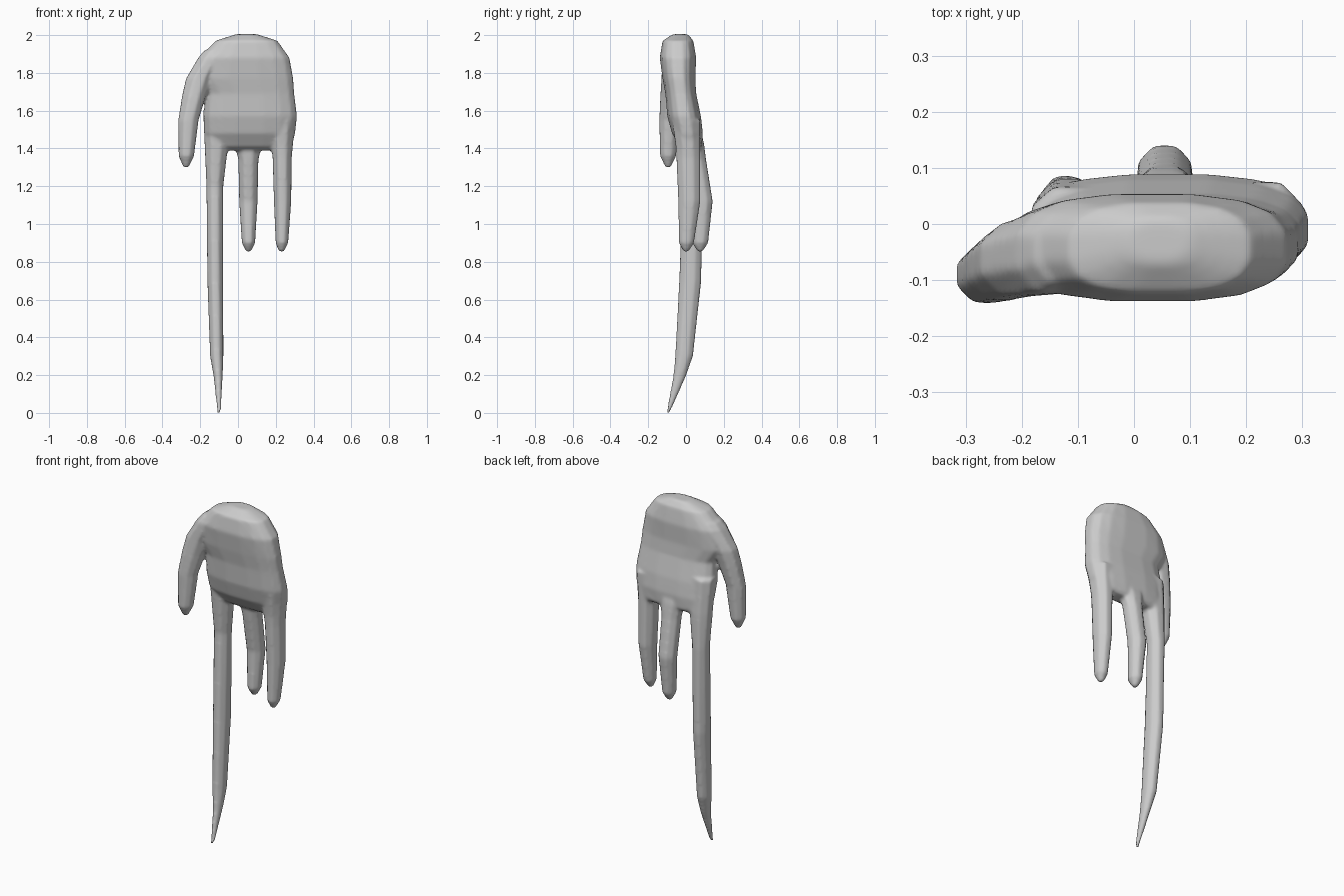
import bpy, bmesh, math

skin = bpy.data.materials.new("plain grey")
skin.diffuse_color = (0.6, 0.6, 0.6, 1)


def loft(name, rings, sides, power=2.0):
    """Skin horizontal rings given as (z, x_min, x_max, y_min, y_max)."""
    bm = bmesh.new()
    loops = []
    for z, x0, x1, y0, y1 in rings:
        loop = []
        for i in range(sides):
            a = 2 * math.pi * (i + 0.5) / sides
            c, s = math.cos(a), math.sin(a)
            px = math.copysign(abs(c) ** (2 / power), c)
            py = math.copysign(abs(s) ** (2 / power), s)
            loop.append(bm.verts.new(((x0 + x1) / 2 + px * (x1 - x0) / 2,
                                      (y0 + y1) / 2 + py * (y1 - y0) / 2, z)))
        loops.append(loop)
    for a, b in zip(loops, loops[1:]):
        for i in range(sides):
            j = (i + 1) % sides
            bm.faces.new((a[i], a[j], b[j], b[i]))
    bm.faces.new(loops[0])
    bm.faces.new(loops[-1])
    bmesh.ops.recalc_face_normals(bm, faces=bm.faces)
    me = bpy.data.meshes.new(name)
    bm.to_mesh(me)
    bm.free()
    ob = bpy.data.objects.new(name, me)
    bpy.context.collection.objects.link(ob)
    me.materials.append(skin)
    return ob


# Broad palm with rounded wrist end
palm = loft("hand", [
    (2.005, -0.01, 0.10, -0.07, 0.01),
    (1.97, -0.12, 0.21, -0.125, 0.04),
    (1.88, -0.21, 0.275, -0.14, 0.055),
    (1.77, -0.23, 0.295, -0.125, 0.05),
    (1.69, -0.175, 0.30, -0.11, 0.055),
    (1.57, -0.185, 0.315, -0.10, 0.08),
    (1.48, -0.18, 0.305, -0.075, 0.09),
    (1.41, -0.165, 0.285, -0.03, 0.085),
    (1.39, -0.15, 0.27, 0.0, 0.07)], 16, 2.7)

# Short thumb, forward of the palm
thumb = loft("thumb", [
    (1.92, -0.18, -0.08, -0.11, 0.02),
    (1.88, -0.215, -0.08, -0.13, 0.03),
    (1.77, -0.28, -0.13, -0.135, 0.01),
    (1.68, -0.30, -0.165, -0.14, -0.01),
    (1.55, -0.32, -0.205, -0.145, -0.035),
    (1.36, -0.317, -0.23, -0.14, -0.05),
    (1.30, -0.29, -0.26, -0.11, -0.08)], 8)

# Very long finger ending in a point
long_finger = loft("long_finger", [
    (1.60, -0.19, -0.04, -0.06, 0.07),
    (1.40, -0.18, -0.05, -0.04, 0.085),
    (1.20, -0.17, -0.075, -0.02, 0.09),
    (0.70, -0.165, -0.075, -0.04, 0.085),
    (0.30, -0.15, -0.075, -0.06, 0.04),
    (0.19, -0.13, -0.08, -0.07, 0.0),
    (0.0, -0.11, -0.09, -0.105, -0.085)], 8)

# Two regular fingers
middle_finger = loft("middle_finger", [
    (1.55, -0.03, 0.15, -0.03, 0.07),
    (1.42, -0.02, 0.13, -0.01, 0.10),
    (1.34, -0.002, 0.112, 0.0, 0.11),
    (1.12, 0.003, 0.107, 0.035, 0.145),
    (0.90, 0.018, 0.093, 0.03, 0.12),
    (0.855, 0.04, 0.07, 0.06, 0.09)], 8)
outer_finger = loft("outer_finger", [
    (1.55, 0.16, 0.31, -0.08, 0.08),
    (1.42, 0.17, 0.295, -0.06, 0.08),
    (1.35, 0.18, 0.288, -0.055, 0.08),
    (1.12, 0.187, 0.285, -0.045, 0.08),
    (0.90, 0.197, 0.268, -0.04, 0.045),
    (0.855, 0.215, 0.245, -0.015, 0.015)], 8)

# Fuse all parts into one skin with soft webs
bpy.ops.object.select_all(action='DESELECT')
for ob in (palm, thumb, long_finger, middle_finger, outer_finger):
    ob.select_set(True)
bpy.context.view_layer.objects.active = palm
bpy.ops.object.join()
remesh = palm.modifiers.new("fuse", 'REMESH')
remesh.mode = 'VOXEL'
remesh.voxel_size = 0.009
remesh.use_smooth_shade = True
soften = palm.modifiers.new("soften", 'SMOOTH')
soften.factor = 0.5
soften.iterations = 6
